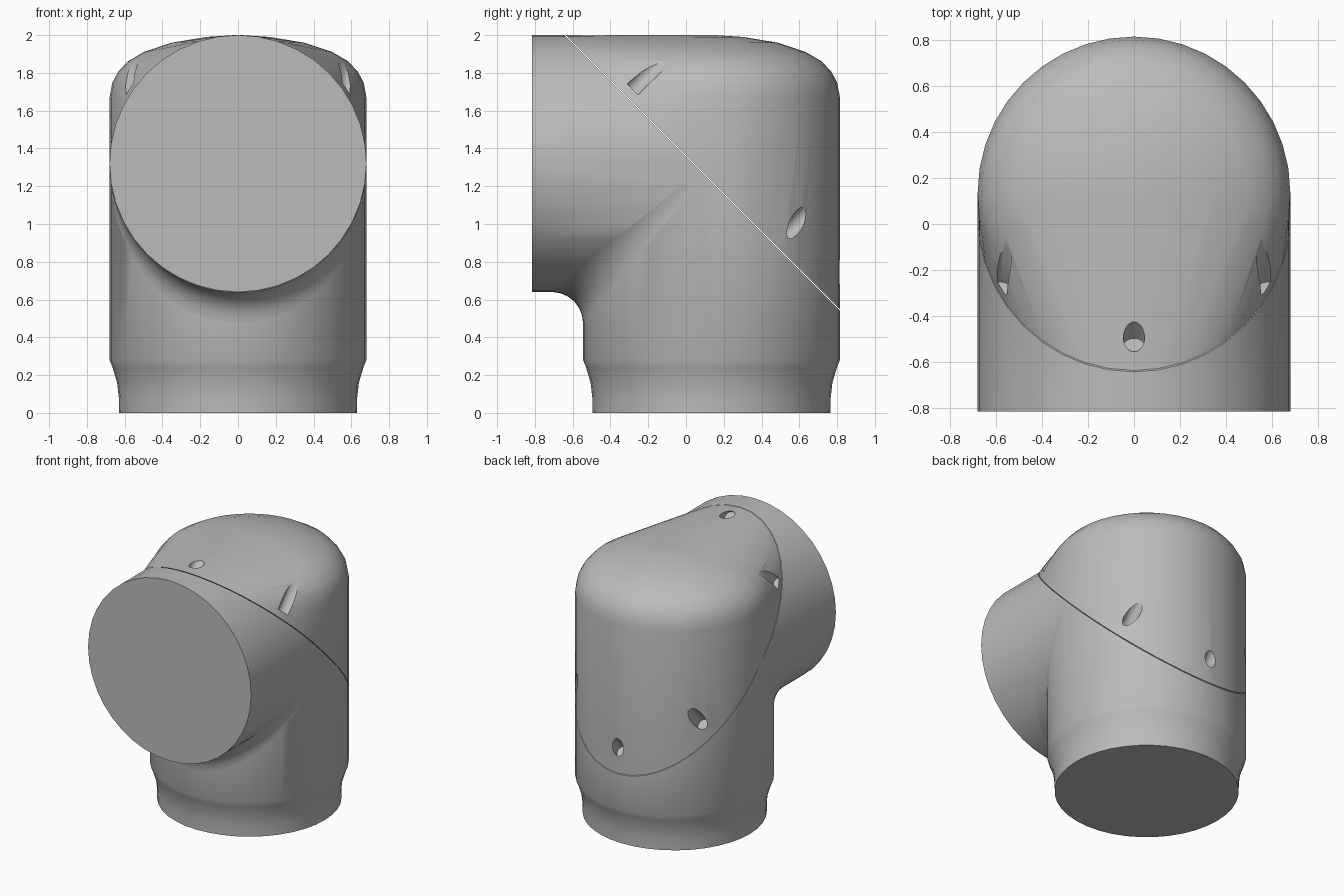
import bpy, bmesh, math
from mathutils import Vector, Matrix

if "Cube" in bpy.data.objects:
    bpy.data.objects.remove(bpy.data.objects["Cube"])

R = 0.68            # pipe radius
CY, CZ = 0.135, 1.32  # upright pipe axis (y) and sideways pipe axis (z)
SEAM = 1.36         # seam plane: y + z = SEAM
GAP = 0.003
SEG = 40
FRONT = -0.815

grey = bpy.data.materials.new("pipe_grey")
grey.use_nodes = True
grey.diffuse_color = (0.5, 0.5, 0.5, 1)
grey.node_tree.nodes["Principled BSDF"].inputs["Base Color"].default_value = (0.5, 0.5, 0.5, 1)


def finish(name, bm):
    bmesh.ops.recalc_face_normals(bm, faces=bm.faces)
    mesh = bpy.data.meshes.new(name)
    bm.to_mesh(mesh)
    bm.free()
    obj = bpy.data.objects.new(name, mesh)
    bpy.context.collection.objects.link(obj)
    mesh.materials.append(grey)
    return obj


def smooth(obj, angle):
    bpy.ops.object.select_all(action='DESELECT')
    obj.select_set(True)
    bpy.context.view_layer.objects.active = obj
    bpy.ops.object.shade_smooth_by_angle(angle=math.radians(angle))


def lathe(profile, place):
    """Spin (radius, height) pairs into a capped solid."""
    bm = bmesh.new()
    rings = [[bm.verts.new(place(r * math.sin(a), -r * math.cos(a), h))
              for a in (2 * math.pi * i / SEG for i in range(SEG))]
             for r, h in profile]
    for low, high in zip(rings, rings[1:]):
        for i in range(SEG):
            j = (i + 1) % SEG
            bm.faces.new((low[i], low[j], high[j], high[i]))
    bm.faces.new(rings[0])
    bm.faces.new(rings[-1])
    return bm


def keep(bm, point, normal):
    """Cut away everything on the side the normal points to."""
    bmesh.ops.bisect_plane(bm, geom=bm.verts[:] + bm.edges[:] + bm.faces[:], dist=1e-6,
                           plane_co=point, plane_no=normal, clear_outer=True)


def upright():
    profile = [(0.63, 0), (0.631, 0.08), (0.64, 0.16), (0.664, 0.24), (R, 0.28),
               (R, 1.67), (0.665, 1.75), (0.635, 1.805), (0.585, 1.86), (0.5, 1.91),
               (0.35, 1.96), (0.17, 1.99), (0.02, 2.0)]
    return lathe(profile, lambda u, v, h: (u, CY + v, h))


def sideways():
    return lathe([(R, FRONT), (R, 0.7)], lambda u, v, h: (u, h, CZ + v))


# Lower elbow: two pipes mitred together and cut along the seam
elbow = bmesh.new()
for make, side in ((upright, 1), (sideways, -1)):
    part = make()
    keep(part, (0, CY, CZ), Vector((0, -1, 1)) * side)
    keep(part, (0, 0, SEAM - GAP), (0, 1, 1))
    temp = bpy.data.meshes.new("temp")
    part.to_mesh(temp)
    part.free()
    elbow.from_mesh(temp)
    bpy.data.meshes.remove(temp)
bmesh.ops.remove_doubles(elbow, verts=elbow.verts, dist=1e-4)
bmesh.ops.holes_fill(elbow, edges=[e for e in elbow.edges if e.is_boundary], sides=0)
smooth(finish("lower_elbow", elbow), 32)

# Rounded fillet under the sideways pipe
fillet = bmesh.new()
STEPS = 6
rows = []
for i in range(-18, 19):
    a = math.radians(i * 4.5)
    f = 0.165 * math.cos(a) ** 0.8
    corner = Vector((R * math.sin(a), CY - R * math.cos(a), CZ - R * math.cos(a)))
    rows.append([fillet.verts.new(corner + Vector((0, f * (math.sin(b) - 1), f * (math.cos(b) - 1))))
                 for b in (math.pi / 2 * k / STEPS for k in range(STEPS + 1))])
for p, q in zip(rows, rows[1:]):
    for k in range(STEPS):
        fillet.faces.new((p[k], p[k + 1], q[k + 1], q[k]))
fillet_obj = finish("corner_fillet", fillet)
if fillet_obj.data.polygons[len(fillet_obj.data.polygons) // 2].normal.z > 0:
    fillet_obj.data.flip_normals()
smooth(fillet_obj, 40)

# Cover: convex skin over the outer half of both pipes
cover = bmesh.new()
for make in (upright, sideways):
    part = make()
    keep(part, (0, 0, SEAM + GAP), (0, -1, -1))
    for v in part.verts:
        if make is upright or v.co.y < CY:
            cover.verts.new(v.co)
    part.free()
bmesh.ops.remove_doubles(cover, verts=cover.verts, dist=1e-3)
hull = bmesh.ops.convex_hull(cover, input=cover.verts[:])
loose = [v for v in cover.verts if not v.link_faces]
bmesh.ops.delete(cover, geom=loose, context='VERTS')
cover_obj = finish("cover", cover)

# Screw recesses sunk square to the seam; s = z - y along the seam
drills = bmesh.new()
FLOOR = SEAM + 0.07
for x, s in ((0, 2.49), (0.58, 2.0), (-0.58, 2.0), (0.505, 0.42), (-0.505, 0.42), (0, -0.07)):
    base = Vector((x, (FLOOR - s) / 2, (FLOOR + s) / 2))
    mid = base + Vector((0, 1, 1)).normalized() * 0.4
    bmesh.ops.create_cone(drills, cap_ends=True, segments=20, radius1=0.046, radius2=0.046, depth=0.8,
                          matrix=Matrix.Translation(mid) @ Matrix.Rotation(-math.pi / 4, 4, 'X'))
cutter = finish("screw_cutter", drills)
cutter.hide_render = True
cut = cover_obj.modifiers.new("screw_recesses", 'BOOLEAN')
cut.operation = 'DIFFERENCE'
cut.solver = 'EXACT'
cut.object = cutter
bpy.context.view_layer.objects.active = cover_obj
bpy.ops.object.modifier_apply(modifier=cut.name)
bpy.data.objects.remove(cutter)
smooth(cover_obj, 32)
